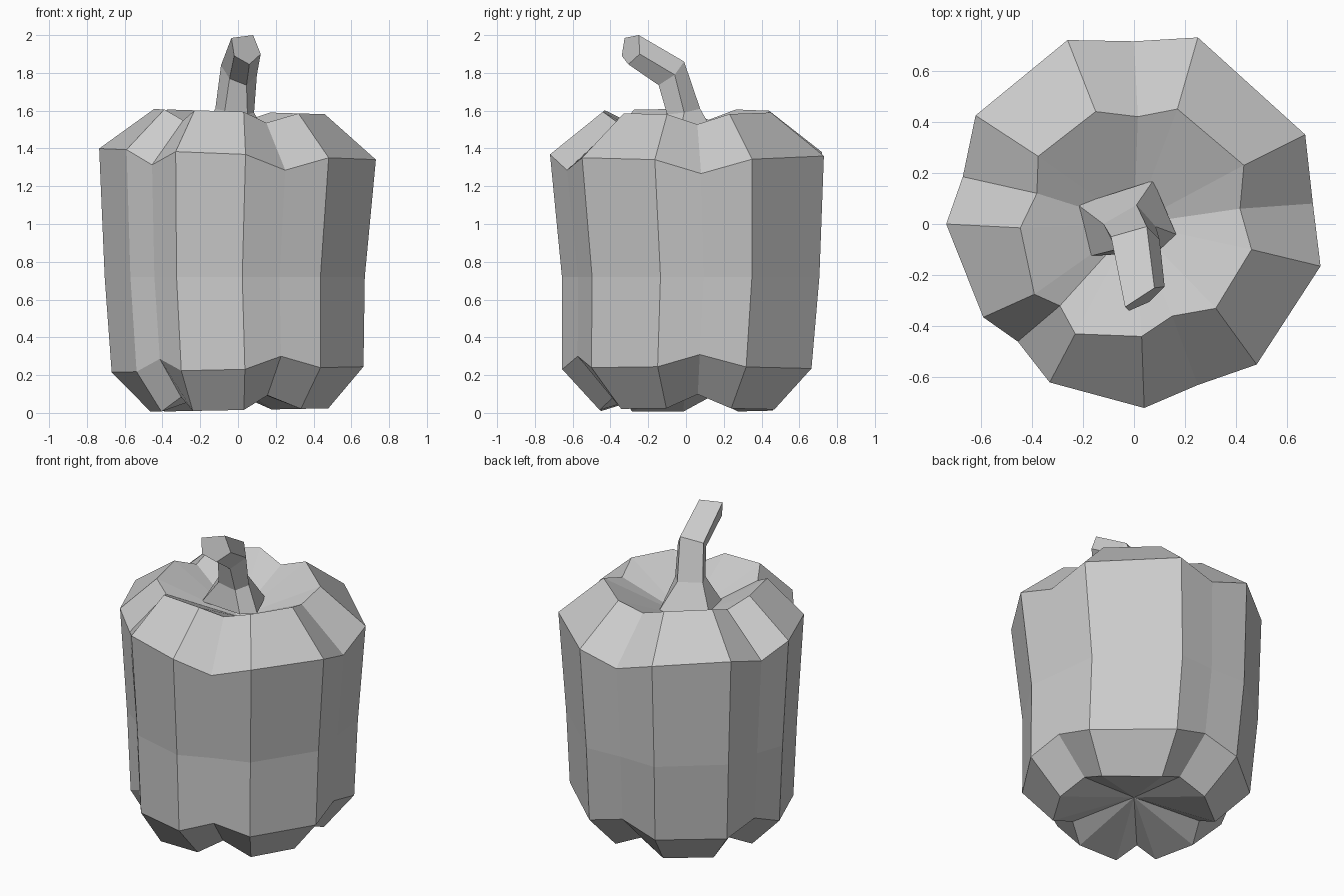
import bpy, bmesh

# Plan outlines, clockwise from the back groove: (groove, ridge, ridge) for each of five lobes
SHOULDER = [(0.0, 0.715), (0.25, 0.73), (0.67, 0.35),
            (0.70, 0.08), (0.73, -0.165), (0.48, -0.55),
            (0.25, -0.63), (0.04, -0.72), (-0.33, -0.62),
            (-0.455, -0.46), (-0.59, -0.365), (-0.735, 0.0),
            (-0.67, 0.185), (-0.62, 0.425), (-0.26, 0.72)]
RIM = [(0.015, 0.42), (0.17, 0.45), (0.43, 0.23),
       (0.415, 0.06), (0.46, -0.10), (0.32, -0.33),
       (0.15, -0.36), (0.03, -0.44), (-0.23, -0.43),
       (-0.29, -0.32), (-0.39, -0.275), (-0.445, -0.015),
       (-0.38, 0.12), (-0.375, 0.265), (-0.15, 0.44)]


def ring(plan, scale, z, groove=0.0, tilt=0.0, dx=0.0, dy=0.0):
    """Scaled outline at a height; groove points are shifted in z, and z tilts with x."""
    return [(x * scale + dx, y * scale + dy, z + tilt * x + (groove if i % 3 == 0 else 0))
            for i, (x, y) in enumerate(plan)]


def loft(name, rings, bottom=None, top=None):
    """Skin rings with quads; close each end with a fan to a point, or one flat face."""
    bm = bmesh.new()
    loops = [[bm.verts.new(p) for p in r] for r in rings]
    n = len(loops[0])
    for a, b in zip(loops, loops[1:]):
        for i in range(n):
            j = (i + 1) % n
            bm.faces.new((a[i], a[j], b[j], b[i]))
    for loop, tip in ((loops[0], bottom), (loops[-1], top)):
        if tip is None:
            bm.faces.new(loop)
        else:
            c = bm.verts.new(tip)
            for i in range(n):
                bm.faces.new((loop[i], loop[(i + 1) % n], c))
    bmesh.ops.recalc_face_normals(bm, faces=bm.faces)
    mesh = bpy.data.meshes.new(name)
    bm.to_mesh(mesh)
    bm.free()
    obj = bpy.data.objects.new(name, mesh)
    bpy.context.collection.objects.link(obj)
    return obj


# Lobed pepper body with sunken bottom and top
loft("pepper_body", [
    ring(RIM, 1.04, 0.015, 0.075, 0.02),
    ring(SHOULDER, 0.91, 0.23, 0.065, 0.02),
    ring(SHOULDER, 0.94, 0.72, dx=-0.015, dy=0.02),
    ring(SHOULDER, 1.0, 1.37, -0.075, -0.04),
    ring(RIM, 1.0, 1.595, -0.055, -0.03),
], bottom=(0, 0, 0.15), top=(0, 0, 1.36))

# Five-sided bent stem with a flared base
loft("stem", [
    [(-0.22, 0.075, 1.46), (0.075, 0.17, 1.44), (0.165, -0.04, 1.44),
     (0.09, -0.11, 1.44), (-0.17, -0.125, 1.46)],
    [(-0.12, 0.0, 1.61), (0.01, 0.075, 1.61), (0.085, -0.01, 1.59),
     (0.05, -0.10, 1.58), (-0.07, -0.10, 1.60)],
    [(-0.09, -0.05, 1.84), (0.05, -0.01, 1.86), (0.10, -0.06, 1.79),
     (0.045, -0.145, 1.735), (-0.045, -0.14, 1.77)],
    [(-0.035, -0.325, 1.985), (0.08, -0.25, 2.0), (0.12, -0.245, 1.90),
     (0.06, -0.305, 1.845), (-0.02, -0.34, 1.89)],
])
